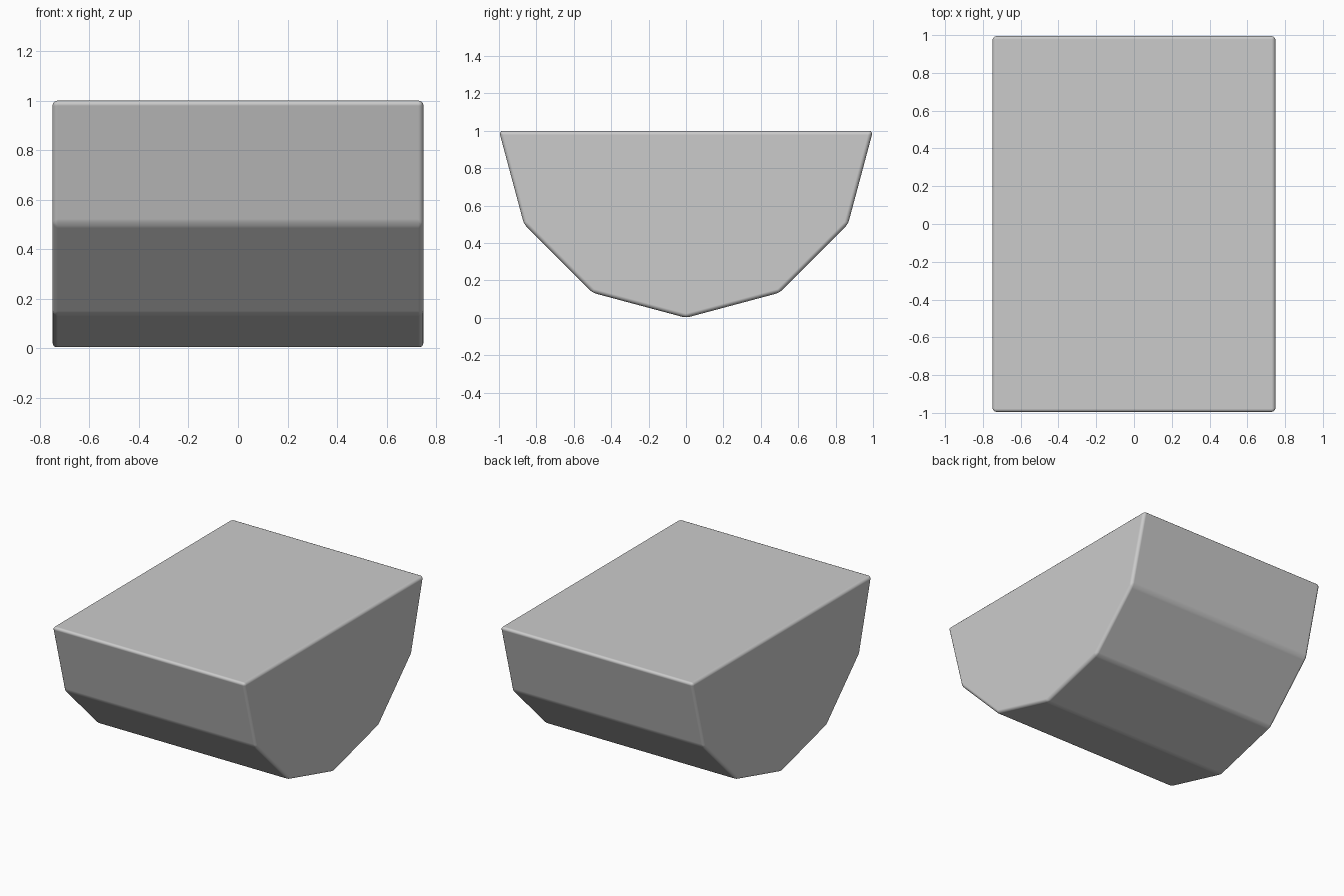
import bpy, bmesh
from math import pi, sin, cos, radians

if "Cube" in bpy.data.objects:
    bpy.data.objects.remove(bpy.data.objects["Cube"])

# Half of a 12-sided cylinder lying along x, flat side up
R, HALF_W = 1.0, 0.75
profile = [(R * cos(pi + i * pi / 6), R + R * sin(pi + i * pi / 6)) for i in range(7)]

bm = bmesh.new()
face = bm.faces.new([bm.verts.new((-HALF_W, y, z)) for y, z in profile])
ext = bmesh.ops.extrude_face_region(bm, geom=[face])
moved = [v for v in ext["geom"] if isinstance(v, bmesh.types.BMVert)]
bmesh.ops.translate(bm, verts=moved, vec=(2 * HALF_W, 0, 0))
bmesh.ops.recalc_face_normals(bm, faces=bm.faces)

mesh = bpy.data.meshes.new("half_cylinder_block")
bm.to_mesh(mesh)
bm.free()
block = bpy.data.objects.new("half_cylinder_block", mesh)
bpy.context.collection.objects.link(block)
mesh.shade_smooth()

# Softly rounded edges
bevel = block.modifiers.new("soft_edges", "BEVEL")
bevel.width = 0.022
bevel.segments = 3
bevel.limit_method = "ANGLE"
bevel.angle_limit = radians(20)
bevel.harden_normals = True
